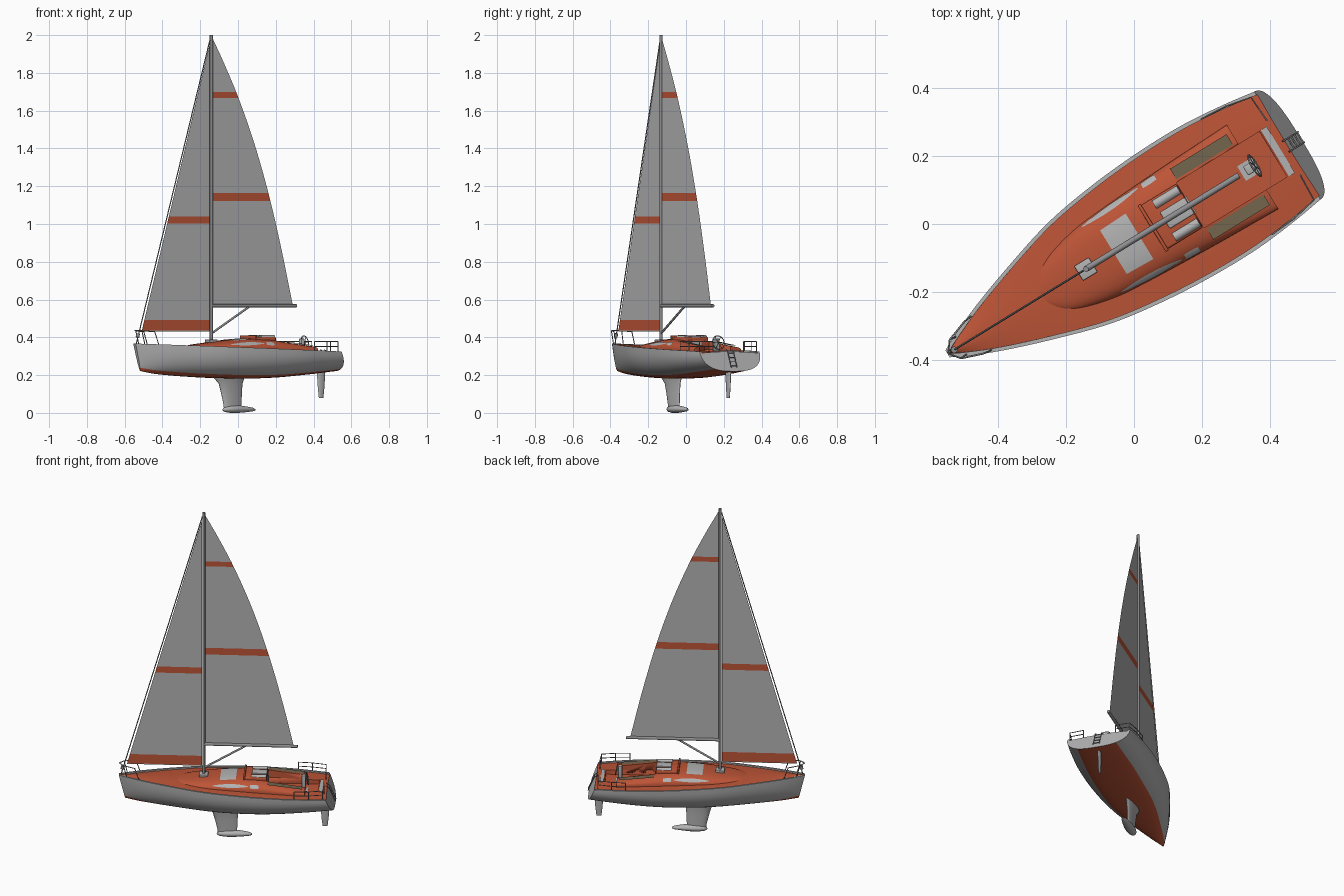
import bpy, bmesh, math
from mathutils import Matrix, Vector

if "Cube" in bpy.data.objects:
    bpy.data.objects.remove(bpy.data.objects["Cube"])

# The boat is built along its own axis (u aft, v sideways), then turned into place
PLACE = Matrix.Translation((0.0204, -0.0333, 0)) @ Matrix.Rotation(math.radians(31.5), 4, 'Z')


def material(name, col):
    m = bpy.data.materials.new(name)
    m.diffuse_color = (*col, 1)
    m.use_nodes = True
    m.node_tree.nodes["Principled BSDF"].inputs["Base Color"].default_value = m.diffuse_color
    return m


GREY = material("light_grey", (0.45, 0.45, 0.45))
RED = material("rust_red", (0.51, 0.09, 0.038))
METAL = material("mid_grey_metal", (0.27, 0.27, 0.28))
OLIVE = material("olive_brown", (0.17, 0.13, 0.075))


def interp(t, pts):
    """Smooth curve through (t, value) points."""
    n = len(pts)
    t = min(max(t, pts[0][0]), pts[-1][0])
    i = next(k for k in range(n - 1) if t <= pts[k + 1][0])

    def slope(k):
        a, b = pts[max(k - 1, 0)], pts[min(k + 1, n - 1)]
        return (b[1] - a[1]) / (b[0] - a[0])
    (x0, y0), (x1, y1) = pts[i], pts[i + 1]
    h = x1 - x0
    f = (t - x0) / h
    return ((1 + 2 * f) * (1 - f) ** 2 * y0 + f * (1 - f) ** 2 * h * slope(i)
            + f * f * (3 - 2 * f) * y1 + f * f * (f - 1) * h * slope(i + 1))


def finish(name, me, mats, angle=35):
    for m in mats:
        me.materials.append(m)
    bm = bmesh.new()
    bm.from_mesh(me)
    bmesh.ops.recalc_face_normals(bm, faces=bm.faces[:])
    bm.to_mesh(me)
    bm.free()
    me.shade_smooth()
    me.set_sharp_from_angle(angle=math.radians(angle))
    ob = bpy.data.objects.new(name, me)
    bpy.context.collection.objects.link(ob)
    ob.matrix_world = PLACE
    return ob


def loft(name, rings, mats, rule=None, closed=True, angle=35):
    """Skin a list of equal rings; rule(ring, segment) gives the material index."""
    n = len(rings[0])
    verts = [p for r in rings for p in r]
    faces, idx = [], []
    for i in range(len(rings) - 1):
        for k in range(n if closed else n - 1):
            k2 = (k + 1) % n
            faces.append((i * n + k, i * n + k2, (i + 1) * n + k2, (i + 1) * n + k))
            idx.append(rule(i, k) if rule else 0)
    if closed:
        faces += [tuple(range(n)), tuple(range(len(verts) - n, len(verts)))]
        idx += [0, 0]
    me = bpy.data.meshes.new(name)
    me.from_pydata(verts, [], faces)
    me.polygons.foreach_set("material_index", idx)
    return finish(name, me, mats, angle)


def box(name, c, size, mats, bevel=0.0, index=0):
    bm = bmesh.new()
    bmesh.ops.create_cube(bm, size=1, matrix=Matrix.Translation(c) @ Matrix.Diagonal((*size, 1)))
    if bevel:
        bmesh.ops.bevel(bm, geom=bm.edges[:], offset=bevel, segments=3, affect='EDGES', profile=0.5)
    for f in bm.faces:
        f.material_index = index
    me = bpy.data.meshes.new(name)
    bm.to_mesh(me)
    bm.free()
    return finish(name, me, mats)


def tube(name, pts, r, mat, cyclic=False):
    cu = bpy.data.curves.new(name, 'CURVE')
    cu.dimensions = '3D'
    cu.bevel_depth, cu.bevel_resolution, cu.use_fill_caps = r, 2, True
    sp = cu.splines.new('POLY')
    sp.points.add(len(pts) - 1)
    sp.use_cyclic_u = cyclic
    for p, q in zip(sp.points, pts):
        p.co = (*q, 1)
    tmp = bpy.data.objects.new("tmp", cu)
    bpy.context.collection.objects.link(tmp)
    me = bpy.data.meshes.new_from_object(tmp.evaluated_get(bpy.context.evaluated_depsgraph_get()))
    bpy.data.objects.remove(tmp)
    me.materials.clear()
    return finish(name, me, [mat], 50)


def ellipse(n, f):
    return [f(math.cos(2 * math.pi * k / n), math.sin(2 * math.pi * k / n)) for k in range(n)]


# Hull with toe rail and deck
BEAM = [(0, .012), (.03, .03), (.115, .073), (.24, .124), (.386, .174), (.52, .199),
        (.66, .212), (.8, .213), (.92, .2), (1, .186)]
KEEL = [(0, .222), (.1, .206), (.3, .19), (.5, .182), (.7, .185), (.9, .205), (1, .22)]
SIDE = 12


def sheer(s):
    return .367 - .042 * s


def hull_ring(s):
    b, zs, zk = interp(s, BEAM), sheer(s), interp(s, KEEL)
    bi = max(b - .012, .003)
    half = [(0, zs), (bi * .5, zs - .002), (bi, zs - .008), (bi, zs)]
    p = 1.0 - .3 * min(1, s * 2)
    for k in range(SIDE + 1):
        a = math.pi / 2 * k / SIDE
        half.append((b * max(math.cos(a), 0) ** p if k < SIDE else 0, zs - (zs - zk) * math.sin(a) ** .85))
    ring = []
    for v, z in half + [(-v, z) for v, z in half[-2:0:-1]]:
        depth = max(0, (zs - z) / (zs - zk))
        ring.append((-.667 + 1.172 * s + depth * (.035 * (1 - s) ** 8 + .045 * s ** 8), v, z))
    return ring


HALF = SIDE + 4


def hull_rule(i, k):
    k = min(k, 2 * HALF - 1 - k)
    return 1 if k < 2 or k >= HALF - 4 else 0


hull = loft("hull", [hull_ring((i / 48) ** 1.2) for i in range(49)], [GREY, RED], hull_rule)

# Cabin trunk and cockpit coaming
WIDTH = [(-.357, .012), (-.335, .05), (-.295, .082), (-.2, .11), (-.11, .123), (.14, .137), (.385, .145)]
TOP = [(-.357, .352), (-.3, .362), (-.2, .374), (-.08, .387), (.03, .393), (.15, .388), (.22, .378), (.385, .354)]


def trunk_point(u, deg, out=0.0):
    a = math.radians(deg)
    c, s = math.cos(a), max(math.sin(a), 0)
    v = (interp(u, WIDTH) + out) * math.copysign(abs(c) ** .75, c)
    return (u, v, .333 + (interp(u, TOP) - .333 + out) * s ** .75)


def trunk_ring(u):
    arc = [trunk_point(u, 180 * k / 24) for k in range(25)]
    return [(u, arc[0][1], .312)] + arc + [(u, arc[-1][1], .312)]


trunk = loft("cabin_trunk", [trunk_ring(-.357 + .742 * (i / 40) ** 1.3) for i in range(41)], [RED, RED])

# Cockpit well cut through deck and coaming
cutter = box("well_cutter", (.313, 0, .4), (.286, .156, .2), [GREY, RED], index=1)
cutter.hide_render = True
for ob in (hull, trunk):
    mod = ob.modifiers.new("well", 'BOOLEAN')
    mod.operation, mod.object, mod.solver = 'DIFFERENCE', cutter, 'EXACT'
    me = bpy.data.meshes.new_from_object(ob.evaluated_get(bpy.context.evaluated_depsgraph_get()))
    ob.modifiers.clear()
    ob.data = me
bpy.data.objects.remove(cutter)


# Windows and hatch as thin plates following the trunk
def plate(name, u0, u1, a0, a1, taper, n=12):
    rings = []
    for i in range(n + 1):
        f = i / n
        w = 1 - taper * abs(2 * f - 1) ** 2
        m, h = (a0 + a1) / 2, (a1 - a0) / 2 * w
        rings.append([trunk_point(u0 + (u1 - u0) * f, m + h * (2 * k / 8 - 1), .002) for k in range(9)])
    loft(name, rings, [GREY], closed=False)


for side, flip in (("left", 0), ("right", 1)):
    for nm, u0, u1, tp in (("long_window", -.135, .065, .85), ("small_window", .078, .125, .1)):
        a0, a1 = (142, 162) if flip else (18, 38)
        plate(f"{nm}_{side}", u0, u1, a0, a1, tp)
plate("fore_hatch", -.095, -.005, 60, 120, 0)

# Companionway: spray ridge, hood, sliding hatch and rolled bags
box("spray_ridge", (.042, 0, .398), (.01, .16, .026), [RED], .003)
box("companion_hood", (.105, 0, .388), (.125, .15, .028), [RED], .006)
box("sliding_hatch", (.125, 0, .402), (.085, .056, .012), [GREY], .004)
for v in (-.056, .056):
    tube("rolled_bag", [(.08, v, .398), (.165, v, .398)], .015, GREY)
box("companion_door", (.171, 0, .345), (.006, .06, .07), [GREY])

# Cockpit seats, stern step and steering pedestal
for v in (-1, 1):
    rings = [[(u, v * w, trunk_point(u, 45)[2] + .007) for w in (.086, .122)] for u in (.175, .265, .37)]
    loft("seat_pad", rings, [OLIVE], closed=False)
box("stern_step", (.472, 0, .326), (.02, .16, .006), [GREY])
box("pedestal_base", (.372, 0, .298), (.05, .05, .008), [GREY])
box("pedestal", (.372, 0, .345), (.022, .03, .095), [GREY], .004)
tube("steering_wheel", ellipse(24, lambda c, s: (.392 - .008 * s, .036 * c, .372 + .036 * s)), .0025, METAL, True)
for k in range(3):
    a = math.pi * k / 3
    d = Vector((-.008 * math.sin(a), .036 * math.cos(a), .036 * math.sin(a)))
    c = Vector((.392, 0, .372))
    tube("wheel_spoke", [c - d, c + d], .0015, METAL)

# Keel fin, bulb and rudder
fin = [(.21, -.19, .035, .03), (.18, -.168, .014, .024), (.155, -.143, .004, .019), (.1, -.127, 0, .016),
       (.05, -.115, -.002, .014), (.02, -.11, -.002, .013)]
loft("keel_fin", [ellipse(20, lambda c, s: ((a + b) / 2 + (b - a) / 2 * c, t * s * (1 - .3 * c), z))
                  for z, a, b, t in fin], [GREY])
bulb = [(-.118, .05), (-.112, .45), (-.1, .75), (-.07, 1), (-.02, 1), (.03, .75), (.065, .5), (.082, .2)]
loft("keel_bulb", [ellipse(18, lambda c, s: (u, .027 * r * c, .02 - .004 * (1 - r) + .02 * r * s))
                   for u, r in bulb], [GREY], angle=60)
loft("rudder", [ellipse(16, lambda c, s: (.492 + w * c, t * s, z))
                for z, w, t in ((.235, .026, .009), (.2, .025, .009), (.13, .02, .007), (.08, .014, .004))], [GREY])

# Mast, boom, vang and forestay
MAST = -.19
box("mast_step", (MAST, 0, .38), (.05, .05, .016), [GREY], .003)
tube("mast", [(MAST, 0, .37), (MAST, 0, 1.3), (MAST, 0, 2.0)], .0085, METAL)
tube("boom", [(MAST, 0, .567), (.338, 0, .567)], .009, METAL)
tube("boom_vang", [(MAST, 0, .42), (.05, 0, .565)], .006, METAL)
tube("forestay", [(-.655, 0, .367), (MAST - .008, 0, 1.975)], .003, METAL)
tube("furling_drum", [(-.648, 0, .40), (-.644, 0, .42)], .01, METAL)


# Sails with red bands
def sail(name, luff, leech, z0, z1, bands):
    zs = sorted([z0 + (z1 - z0) * i / 28 for i in range(29)] + [z for b in bands for z in b])
    rings = [[(luff(z), 0, z), (leech(z), 0, z)] for z in zs]
    loft(name, rings, [GREY, RED],
         lambda i, k: int(any(a < (zs[i] + zs[i + 1]) / 2 < b for a, b in bands)), closed=False)


LEECH = [(.57, .316), (.85, .25), (1.14, .172), (1.42, .08), (1.67, -.022), (1.86, -.115), (1.98, -.18)]
sail("mainsail", lambda z: MAST + .008, lambda z: interp(z, LEECH), .572, 1.98, [(1.122, 1.163), (1.668, 1.698)])
sail("jib", lambda z: -.622 + .422 * (z - .432) / 1.52, lambda z: MAST - .011, .432, 1.94,
     [(.436, .493), (1.002, 1.04)])

# Bow rail
bow_rail = [(-.575, .055, .43), (-.64, .032, .435), (-.665, 0, .437), (-.64, -.032, .435), (-.575, -.055, .43)]
tube("bow_rail", bow_rail, .0028, METAL)
for v in (-1, 1):
    tube("bow_rail_leg", [(-.575, v * .055, .43), (-.55, v * .058, .358)], .0025, METAL)
    tube("bow_rail_leg", [(-.64, v * .032, .435), (-.62, v * .03, .36)], .0025, METAL)

# Stern rails with posts
for v in (-1, 1):
    path = [(.33, .199), (.41, .193), (.488, .177), (.492, .095)]
    for z in (.352, .377):
        tube("stern_rail", [(u, v * w, z) for u, w in path], .0024, METAL)
    for u, w in path:
        tube("stern_post", [(u, v * w, .318), (u, v * w, .377)], .0024, METAL)

# Stern ladder lying on the transom
for v in (-.018, .018):
    tube("ladder_rail", [(.5, v, .335), (.516, v, .325), (.553, v, .24)], .0025, METAL)
for k in range(4):
    f = k / 3.3
    tube("ladder_rung", [(.518 + .035 * f, w, .318 - .078 * f) for w in (-.018, .018)], .0025, METAL)
